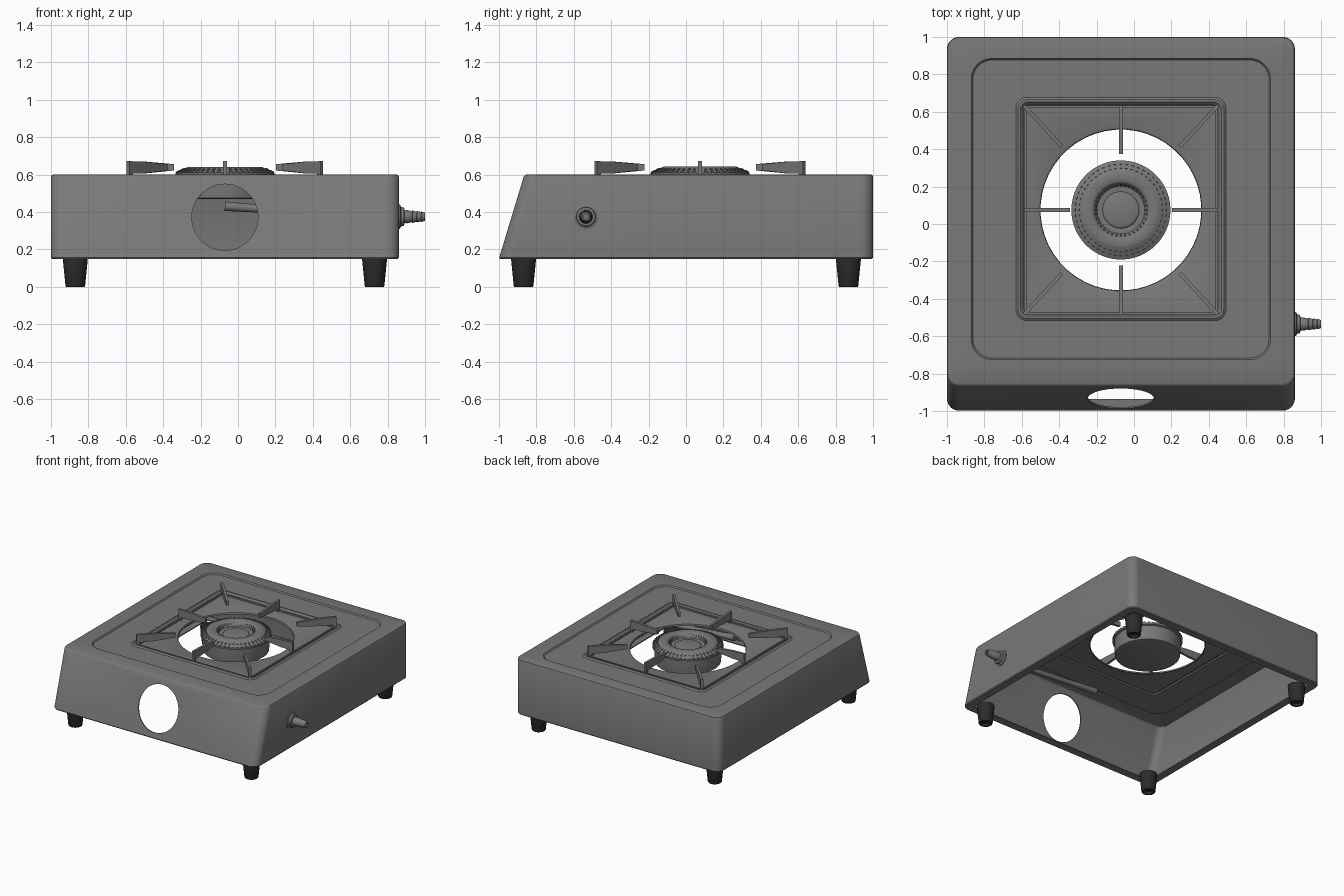
import bpy, bmesh, math
from mathutils import Matrix, Vector

if "Cube" in bpy.data.objects:
    bpy.data.objects.remove(bpy.data.objects["Cube"])

CX, CY = -0.07, 0.075          # burner axis


def material(name, rgb):
    m = bpy.data.materials.new(name)
    m.diffuse_color = (*rgb, 1)
    m.use_nodes = True
    m.node_tree.nodes["Principled BSDF"].inputs["Base Color"].default_value = m.diffuse_color
    return m


GREY = material("enamel grey", (0.19, 0.19, 0.19))
RUBBER = material("black rubber", (0.025, 0.025, 0.025))


def finish(name, bm, mat, angle=35):
    me = bpy.data.meshes.new(name)
    bm.to_mesh(me)
    bm.free()
    ob = bpy.data.objects.new(name, me)
    bpy.context.collection.objects.link(ob)
    me.materials.append(mat)
    smooth(ob, angle)
    return ob


def smooth(ob, angle=35):
    bpy.ops.object.select_all(action='DESELECT')
    ob.select_set(True)
    bpy.context.view_layer.objects.active = ob
    bpy.ops.object.shade_smooth_by_angle(angle=math.radians(angle))


def loft(bm, rings, cap=False):
    """Skin a stack of equal-length point rings."""
    vs = [[bm.verts.new(p) for p in r] for r in rings]
    n = len(vs[0])
    for a, b in zip(vs, vs[1:]):
        for i in range(n):
            j = (i + 1) % n
            bm.faces.new((a[i], a[j], b[j], b[i]))
    if cap:
        bm.faces.new(vs[0][::-1])
        bm.faces.new(vs[-1])


def circle(r, z, n, cx=0, cy=0):
    return [(cx + r * math.cos((i + .5) * math.tau / n),
             cy + r * math.sin((i + .5) * math.tau / n), z) for i in range(n)]


def rounded(x0, x1, y0, y1, r, z, k=12):
    pts = []
    for q, (x, y) in enumerate(((x1 - r, y1 - r), (x0 + r, y1 - r),
                                (x0 + r, y0 + r), (x1 - r, y0 + r))):
        for i in range(k):
            a = (q + i / (k - 1)) * math.pi / 2
            pts.append((x + r * math.cos(a), y + r * math.sin(a), z))
    return pts


def lathe(name, profile, mat, n=32, matrix=Matrix()):
    bm = bmesh.new()
    loft(bm, [circle(r, h, n) for r, h in profile], cap=True)
    bm.transform(matrix)
    return finish(name, bm, mat)


def inset(d, z, r, rect):
    x0, x1, y0, y1 = rect
    return rounded(x0 + d, x1 - d, y0 + d, y1 - d, r, z)


# Housing: bottom flange, walls with sloped front, stepped top, burner opening
base, top = (-1, .86, -1, 1), (-1, .86, -.864, 1)
tray, pan = (-.87, .73, -.725, .885), (-.62, .48, -.505, .665)
bm = bmesh.new()
loft(bm, [
    inset(.065, .152, .03, base), inset(.006, .15, .06, base),
    rounded(-1, .86, -.998, 1, .065, .157),
    rounded(-1, .86, -.867, 1, .065, .59), inset(.004, .597, .062, top),
    inset(.012, .60, .055, top),
    inset(0, .60, .11, tray), inset(.008, .59, .105, tray),
    inset(-.012, .59, .06, pan), inset(0, .599, .05, pan),
    inset(.012, .599, .045, pan), inset(.03, .58, .03, pan),
    circle(.445, .58, 48, CX, CY), circle(.433, .575, 48, CX, CY),
    circle(.43, .562, 48, CX, CY)])
housing = finish("housing", bm, GREY)
sol = housing.modifiers.new("sheet", 'SOLIDIFY')
sol.thickness = .008

# Round knob opening cut through the front panel
bm = bmesh.new()
bmesh.ops.create_cone(bm, cap_ends=True, segments=48, radius1=.177, radius2=.177, depth=.3,
                      matrix=Matrix.Translation((CX, -.96, .372)) @ Matrix.Rotation(math.pi / 2, 4, 'X'))
cutter = finish("knob_hole_cutter", bm, GREY)
cutter.hide_render = True
cut = housing.modifiers.new("knob_hole", 'BOOLEAN')
cut.operation, cut.solver, cut.object = 'DIFFERENCE', 'EXACT', cutter
smooth(housing)
for m in ("sheet", "knob_hole"):
    bpy.ops.object.modifier_apply(modifier=m)
bpy.data.objects.remove(cutter)
smooth(housing)

# Hollow tapered feet
for side, x in (("left", -.87), ("right", .73)):
    for end, y in (("front", -.868), ("back", .868)):
        lathe(f"foot_{end}_{side}",
              [(.035, .02), (.037, 0), (.05, 0), (.053, .006), (.067, .145), (.067, .152)],
              RUBBER, 24, Matrix.Translation((x, y, 0)))

# Burner body and crown
at = Matrix.Translation((CX, CY, 0))
lathe("burner", [(.23, .47), (.245, .475), (.25, .52), (.25, .59), (.265, .595), (.265, .608),
                 (.205, .638), (.195, .642), (.155, .642), (.145, .636), (.128, .605),
                 (.098, .603), (.093, .61), (.088, .612)], GREY, 64, at)

# Flame port teeth on the outer bevel and inner throat
bm = bmesh.new()
for count, r, z, tilt, size in ((48, .252, .614, 27, (.022, .014, .012)),
                                (48, .228, .626, 27, (.016, .012, .012)),
                                (36, .136, .621, -62, (.026, .010, .008))):
    for i in range(count):
        m = (at @ Matrix.Rotation(i * math.tau / count, 4, 'Z') @ Matrix.Translation((r, 0, z))
             @ Matrix.Rotation(math.radians(tilt), 4, 'Y') @ Matrix.Diagonal((*size, 1)))
        bmesh.ops.create_cube(bm, size=1, matrix=m)
finish("flame_ports", bm, GREY)

# Pan support: thin square frame
bm = bmesh.new()
for s in (-1, 1):
    for pos, size in (((CX + s * .512, CY, .585), (.012, 1.11, .012)),
                      ((CX, CY + s * .552, .585), (1.03, .012, .012))):
        bmesh.ops.create_cube(bm, size=1, matrix=Matrix.Translation(pos) @ Matrix.Diagonal((*size, 1)))
finish("support_frame", bm, GREY)

# Pan support: eight tapered blades pointing at the burner
bm = bmesh.new()
for sx in (-1, 0, 1):
    for sy in (-1, 0, 1):
        if not (sx or sy):
            continue
        outer = Vector((CX + sx * .518, CY + sy * .558, 0))
        if sx and sy:
            inner = Vector((CX + sx * .315, CY + sy * .338, 0))
        else:
            inner = Vector((CX + sx * .272, CY + sy * .298, 0))
        run = inner - outer
        half = Vector((-run.y, run.x, 0)).normalized() * .01
        prof = ((0, .58), (.08, .58), (.1, .607), (.4, .607), (1, .622), (1, .656), (.4, .669), (0, .672))
        loft(bm, [[outer + run * t + half * s + Vector((0, 0, z)) for t, z in prof]
                  for s in (1, -1)], cap=True)
bmesh.ops.recalc_face_normals(bm, faces=bm.faces)
finish("support_blades", bm, GREY, 15)

# Barbed gas inlet on the right side
to_x = Matrix.Translation((0, -.535, .375)) @ Matrix.Rotation(math.pi / 2, 4, 'Y')
lathe("gas_inlet", [(.05, .845), (.065, .86), (.065, .866), (.052, .872), (.05, .888), (.034, .89),
                    (.036, .905), (.029, .93), (.034, .932), (.027, .955), (.031, .957),
                    (.025, .978), (.028, .98), (.022, 1.0), (.013, 1.0), (.013, .96)], GREY, 24, to_x)

# Tapered gas tube inside, rising from the inlet to the middle
a, b = Vector((.85, -.535, .365)), Vector((-.07, -.535, .431))
d = b - a
lathe("gas_tube", [(.02, 0), (.02, d.length * .7), (.025, d.length)], GREY, 20,
      Matrix.Translation(a) @ d.to_track_quat('Z', 'Y').to_matrix().to_4x4())
